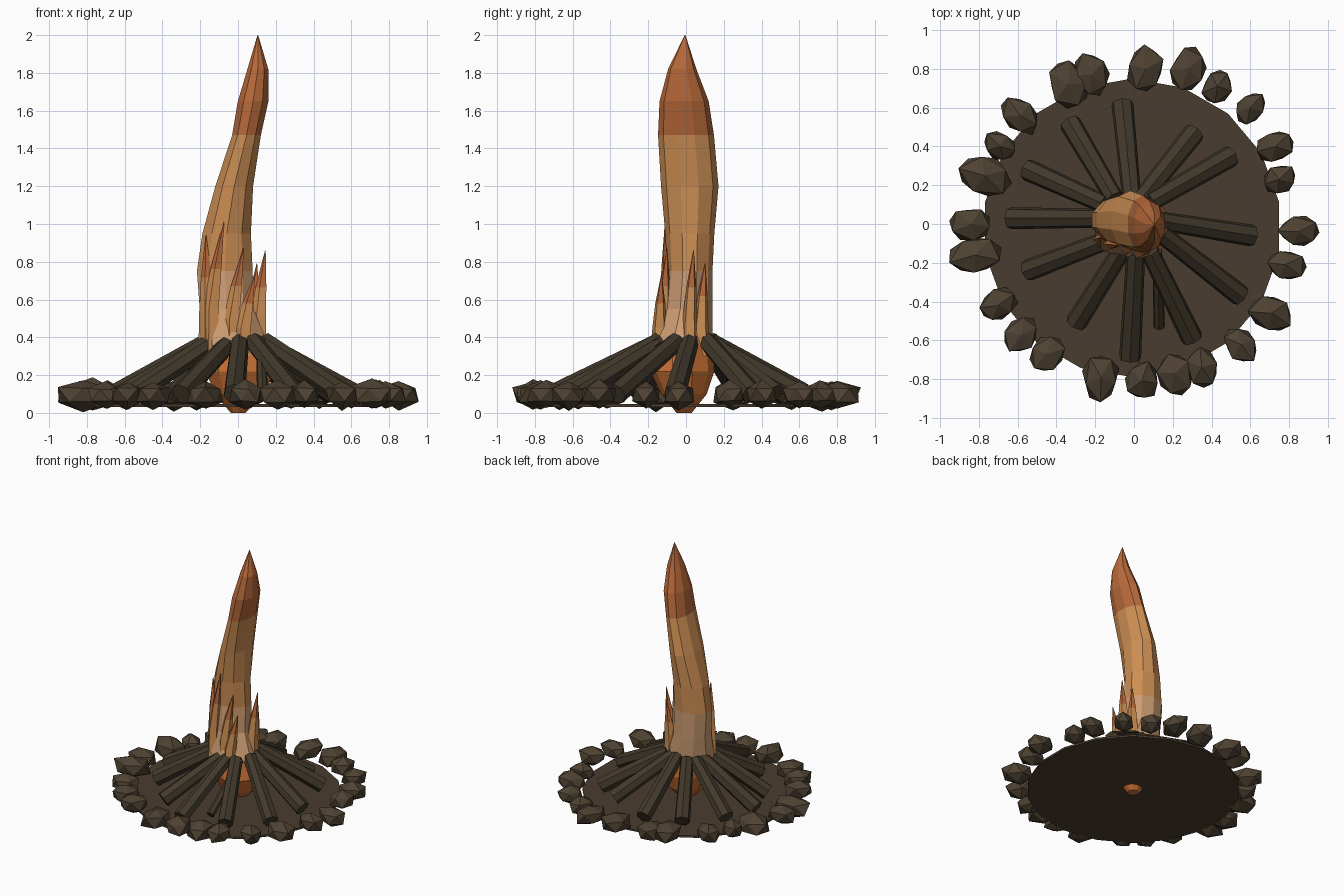
import bpy, bmesh, math, random
from mathutils import Vector, Matrix

random.seed(4)
if "Cube" in bpy.data.objects:
    bpy.data.objects.remove(bpy.data.objects["Cube"])


def material(name, *srgb):
    """Flat material from an sRGB colour given in 0..255."""
    lin = [((c / 255 + 0.055) / 1.055) ** 2.4 for c in srgb] + [1]
    m = bpy.data.materials.new(name)
    m.use_nodes = True
    m.diffuse_color = lin
    m.node_tree.nodes["Principled BSDF"].inputs["Base Color"].default_value = lin
    return m


STONE = material("stone brown", 78, 66, 50)
WOOD = material("dark wood", 66, 57, 43)
EARTH = material("earth", 74, 60, 46)
EMBER = material("ember orange", 208, 116, 54)
PALE = material("pale flame", 205, 157, 115)
AMBER = material("amber flame", 205, 143, 84)
RUST = material("rust flame", 183, 105, 58)


def finish(name, bm, mats):
    bmesh.ops.recalc_face_normals(bm, faces=bm.faces)
    mesh = bpy.data.meshes.new(name)
    bm.to_mesh(mesh)
    bm.free()
    for m in mats:
        mesh.materials.append(m)
    ob = bpy.data.objects.new(name, mesh)
    bpy.context.collection.objects.link(ob)
    return ob


def loft(name, rings, sides, mats, bands):
    """Skin elliptical rings (x, y, z, rx, ry); bands are colour change heights."""
    bm = bmesh.new()
    loops = []
    for x, y, z, rx, ry in rings:
        angles = [math.tau * (i + 0.5) / sides for i in range(sides)]
        loops.append([bm.verts.new((x + rx * math.cos(a), y + ry * math.sin(a), z))
                      for a in angles])
    for low, high in zip(loops, loops[1:]):
        for i in range(sides):
            j = (i + 1) % sides
            bm.faces.new((low[i], low[j], high[j], high[i]))
    bm.faces.new(loops[0])
    bm.faces.new(loops[-1])
    for f in bm.faces:
        f.material_index = sum(f.calc_center_median().z > b for b in bands)
    return finish(name, bm, mats)


# Ground disc
bm = bmesh.new()
bmesh.ops.create_cone(bm, cap_ends=True, segments=18, radius1=0.77, radius2=0.77,
                      depth=0.015, matrix=Matrix.Translation((-0.01, -0.02, 0.04)))
finish("ground_disc", bm, [EARTH])

# Ring of stones: x, y, radial half length
stones = [(.06, .8, .13), (.28, .8, .12), (.43, .71, .1), (.6, .6, .1), (.73, .4, .11),
          (.75, .23, .1), (.85, -.04, .11), (.78, -.21, .11), (.71, -.46, .13),
          (.55, -.62, .11), (.35, -.74, .11), (.21, -.77, .12), (.04, -.81, .11),
          (-.17, -.79, .13), (-.45, -.67, .11), (-.58, -.57, .11), (-.7, -.42, .11),
          (-.82, -.16, .14), (-.84, 0, .12), (-.77, .25, .14), (-.69, .4, .1),
          (-.59, .56, .12), (-.34, .72, .13), (-.22, .77, .12)]
for x, y, size in stones:
    bm = bmesh.new()
    bmesh.ops.create_icosphere(bm, subdivisions=1, radius=1)
    spin = Matrix.Rotation(random.uniform(0, 6), 3, "Z")
    turn = Matrix.Rotation(math.atan2(y, x), 3, "Z")
    for v in bm.verts:
        p = spin @ v.co * random.uniform(0.88, 1.15)
        p = Vector((p.x * size, p.y * size * 0.78, p.z * (0.035 + size * 0.35)))
        v.co = turn @ p + Vector((x, y, 0.095))
    hull = bmesh.ops.convex_hull(bm, input=bm.verts)
    loose = [g for g in hull["geom_interior"] if isinstance(g, bmesh.types.BMVert)]
    bmesh.ops.delete(bm, geom=loose, context="VERTS")
    finish("stone", bm, [STONE])

# Leaning logs: outer end x, y then inner end x, y
logs = [(-.33, .52, -.1, .13), (-.06, .62, -.01, .12), (.31, .47, .03, .12),
        (.5, .35, .08, .11), (.61, -.06, .11, .02), (.55, -.37, .14, -.05),
        (.3, -.59, .08, -.14), (.13, -.53, .12, -.14), (-.02, -.69, .01, -.13),
        (-.3, -.51, -.04, -.1), (-.55, -.24, -.13, -.08), (-.64, .03, -.15, .03),
        (-.55, .28, -.15, .1)]
for k, (x, y, ix, iy) in enumerate(logs):
    a, b = Vector((x, y, 0.1)), Vector((ix, iy, 0.38))
    radius = 0.03 if k == 7 else 0.058
    bm = bmesh.new()
    bmesh.ops.create_cone(bm, cap_ends=True, segments=7, radius1=radius,
                          radius2=radius * 0.85, depth=(b - a).length)
    aim = (b - a).to_track_quat("Z", "Y").to_matrix().to_4x4()
    bm.transform(Matrix.Translation((a + b) / 2) @ aim)
    finish("log", bm, [WOOD])

# Tall leaning flame
loft("main_flame",
     [(0, -.01, 0, .04, .04), (.01, -.01, .1, .14, .12), (.01, -.02, .22, .19, .17),
      (-.02, -.02, .36, .19, .16), (-.06, .01, .55, .15, .13), (-.07, .02, .75, .155, .12),
      (-.06, .02, .95, .135, .13), (-.02, .02, 1.2, .105, .152), (.045, 0, 1.47, .08, .148),
      (.08, -.01, 1.65, .085, .13), (.105, -.02, 1.82, .058, .075),
      (.105, -.005, 2, .002, .002)],
     10, [EMBER, PALE, AMBER, RUST], [.3, .75, 1.47])

# Small flame tongues: tip x, y, z then base x, y
tongues = [(.145, .04, .86, .11, .02), (.1, .1, .79, .08, .08), (.03, -.1, .87, -.03, -.12),
           (-.075, -.11, 1.01, -.14, -.1), (-.17, -.07, .94, -.16, -.08),
           (.09, -.13, .73, .03, -.14)]
for x, y, z, bx, by in tongues:
    h = z - 0.3
    loft("flame_tongue",
         [(bx, by, .3, .05, .05), (bx, by, .3 + h * .35, .046, .04),
          (bx * .6 + x * .4, by * .6 + y * .4, .3 + h * .65, .032, .028),
          (x, y, z, .002, .002)], 5, [AMBER, RUST], [.3 + h * .65])
